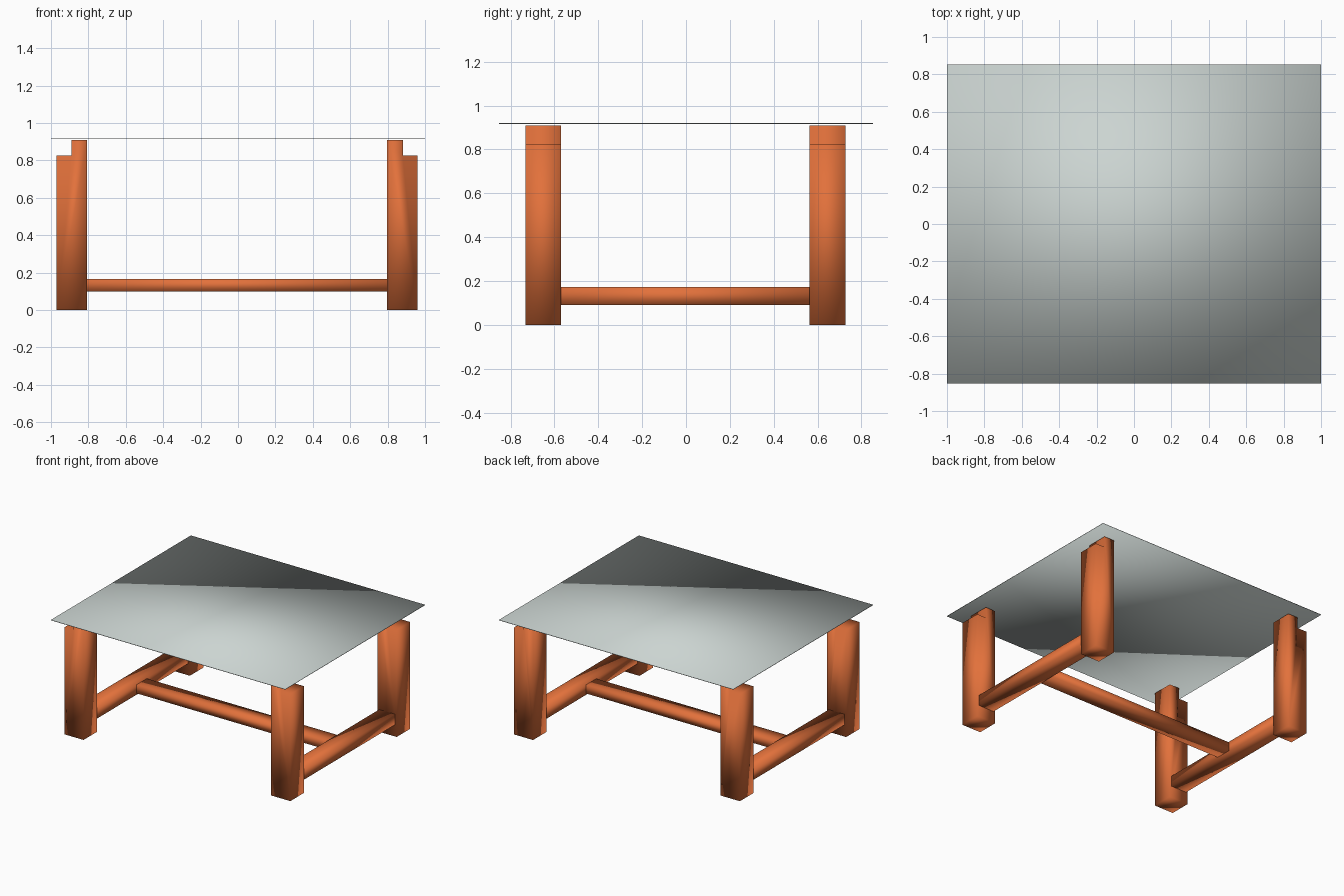
import bpy

cube = bpy.data.objects.get("Cube")
if cube:
    bpy.data.objects.remove(cube, do_unlink=True)


def material(name, rgb):
    mat = bpy.data.materials.new(name)
    mat.use_nodes = True
    colour = (*rgb, 1.0)
    mat.diffuse_color = colour
    mat.node_tree.nodes["Principled BSDF"].inputs["Base Color"].default_value = colour
    return mat


wood = material("orange wood", (0.76, 0.165, 0.044))
glass = material("pale grey glass", (0.60, 0.66, 0.64))


def prism(name, profile, y0, y1, mat):
    """Extrude an (x, z) outline along y, with soft rounded shading."""
    n = len(profile)
    verts = [(x, y, z) for y in (y0, y1) for x, z in profile]
    faces = [tuple(range(n)), tuple(reversed(range(n, 2 * n)))]
    faces += [(i, i + n, (i + 1) % n + n, (i + 1) % n) for i in range(n)]
    mesh = bpy.data.meshes.new(name)
    mesh.from_pydata(verts, [], faces)
    # Mirrored outlines run the other way round, so turn them outward
    area = sum(a[0] * b[1] - b[0] * a[1] for a, b in zip(profile, profile[1:] + profile[:1]))
    if area < 0:
        mesh.flip_normals()
    mesh.materials.append(mat)
    mesh.polygons.foreach_set("use_smooth", [True] * len(mesh.polygons))
    obj = bpy.data.objects.new(name, mesh)
    bpy.context.collection.objects.link(obj)
    return obj


def box(name, x0, x1, y0, y1, z0, z1, mat):
    return prism(name, [(x0, z0), (x1, z0), (x1, z1), (x0, z1)], y0, y1, mat)


# Thin flat top
box("table_top", -1, 1, -0.853, 0.853, 0.917, 0.921, glass)

# Four legs, each notched on its outer upper edge, and the side rails
LEG = [(-0.082, 0), (0.082, 0), (0.082, 0.825), (0.003, 0.825), (0.003, 0.91), (-0.082, 0.91)]
for side, cx, s in (("right", -0.888, -1), ("left", 0.878, 1)):
    outline = [(cx + s * x, z) for x, z in LEG]
    prism(f"front_{side}_leg", outline, -0.733, -0.569, wood)
    prism(f"back_{side}_leg", outline, 0.564, 0.728, wood)
    box(f"{side}_side_rail", cx - 0.067, cx + 0.067, -0.569, 0.564, 0.09, 0.172, wood)

# Long centre rail joining the side rails
box("centre_rail", -0.821, 0.811, -0.064, 0.06, 0.1, 0.167, wood)
